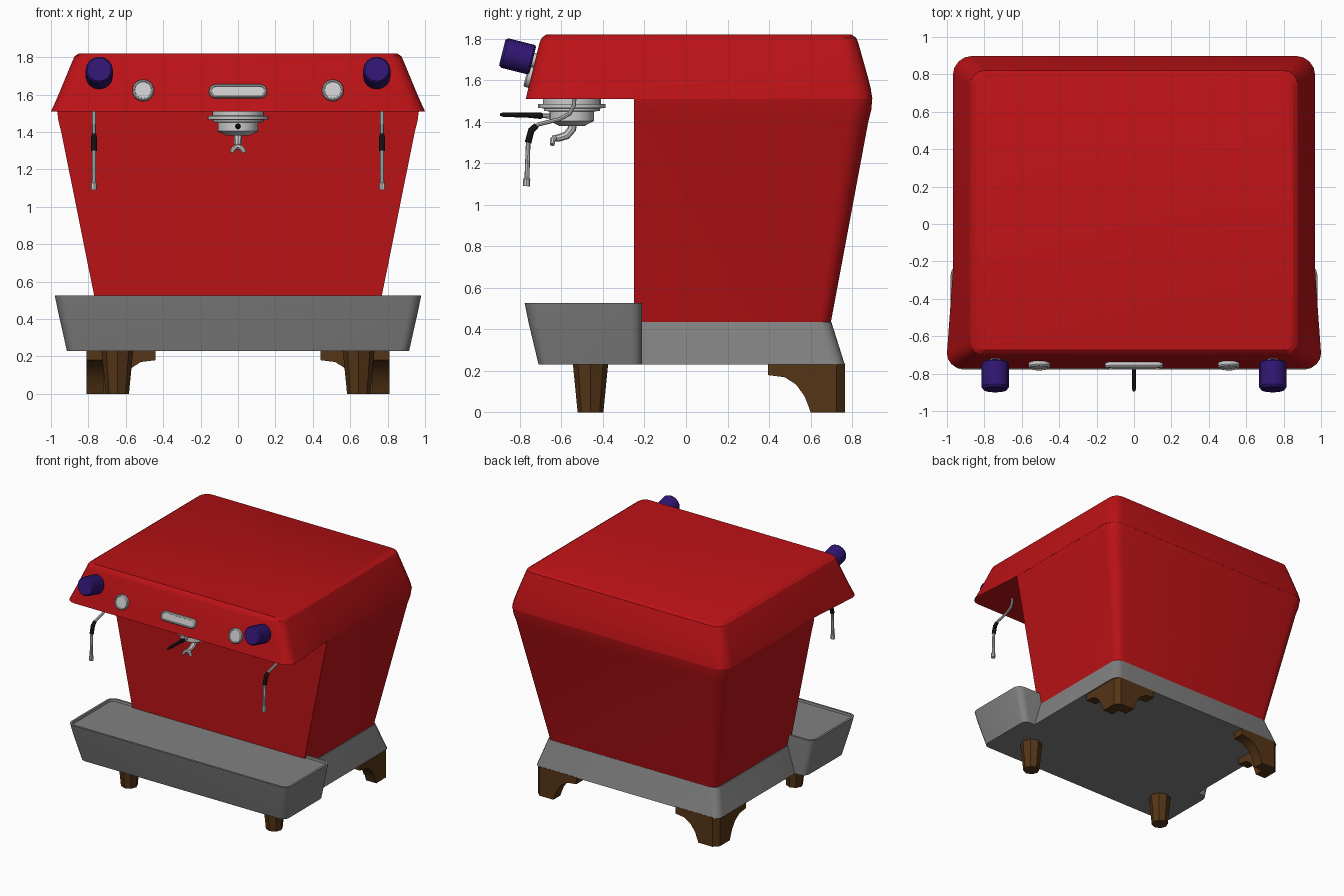
import bpy, bmesh, math
from mathutils import Matrix, Vector

if "Cube" in bpy.data.objects:
    bpy.data.objects.remove(bpy.data.objects["Cube"])


def material(name, rgb):
    m = bpy.data.materials.new(name)
    m.diffuse_color = (*rgb, 1)
    m.use_nodes = True
    m.node_tree.nodes["Principled BSDF"].inputs["Base Color"].default_value = m.diffuse_color
    return m


RED = material("red_paint", (0.5, 0.006, 0.008))
STEEL = material("grey_steel", (0.22, 0.22, 0.22))
WOOD = material("brown_wood", (0.09, 0.035, 0.008))
PURPLE = material("purple_plastic", (0.03, 0.008, 0.17))
BLACK = material("black_grip", (0.01, 0.01, 0.01))


def finish(ob, mat, angle=30):
    if mat:
        ob.data.materials.append(mat)
    bpy.ops.object.select_all(action='DESELECT')
    ob.select_set(True)
    bpy.context.view_layer.objects.active = ob
    if ob.type == 'CURVE':
        bpy.ops.object.convert(target='MESH')
    bpy.ops.object.shade_smooth_by_angle(angle=math.radians(angle))
    return bpy.context.object


def loft(name, rings, mat=None, matrix=Matrix(), angle=30):
    """Skin a list of equal-length rings and cap both ends."""
    bm = bmesh.new()
    vs = [[bm.verts.new(matrix @ Vector(p)) for p in r] for r in rings]
    n = len(vs[0])
    for a, b in zip(vs, vs[1:]):
        for i in range(n):
            j = (i + 1) % n
            bm.faces.new((a[i], a[j], b[j], b[i]))
    bm.faces.new(vs[0])
    bm.faces.new(vs[-1])
    bmesh.ops.remove_doubles(bm, verts=bm.verts, dist=1e-5)
    bmesh.ops.recalc_face_normals(bm, faces=bm.faces)
    me = bpy.data.meshes.new(name)
    bm.to_mesh(me)
    bm.free()
    ob = bpy.data.objects.new(name, me)
    bpy.context.collection.objects.link(ob)
    return finish(ob, mat, angle)


def rrect(z, wf, wb, yf, yb, rf, rb, mid=None, seg=4):
    """Rounded outline with its own front/back half width and corner radius."""
    right = []
    for w, y, r, s, a0 in ((wf, yf, rf, 1, -90), (wb, yb, rb, -1, 0)):
        for k in range(seg + 1 if r else 1):
            a = math.radians(a0 + 90 * k / seg)
            c = (w - r, y + s * r)
            right.append((c[0] + r * math.cos(a), c[1] + r * math.sin(a), z) if r else (w, y, z))
        if mid is not None and s == 1:
            right.append((wb, mid, z))
    return right + [(-x, y, z) for x, y, z in reversed(right)]


def lathe(name, profile, mat=None, matrix=Matrix(), n=24, angle=30):
    rings = [[(r * math.cos(2 * math.pi * i / n), r * math.sin(2 * math.pi * i / n), z)
              for i in range(n)] for r, z in profile]
    return loft(name, rings, mat, matrix, angle)


def tube(name, pts, mat=None):
    """Round bar through (x, y, z, radius) points."""
    cu = bpy.data.curves.new(name, 'CURVE')
    cu.dimensions = '3D'
    cu.bevel_depth = 1
    cu.bevel_resolution = 2
    cu.use_fill_caps = True
    sp = cu.splines.new('POLY')
    sp.points.add(len(pts) - 1)
    for p, (x, y, z, r) in zip(sp.points, pts):
        p.co = (x, y, z, 1)
        p.radius = r
    ob = bpy.data.objects.new(name, cu)
    bpy.context.collection.objects.link(ob)
    return finish(ob, mat)


# Body: tapers down, rounded at the back, square at the front
loft("body", [rrect(z, w, w, -0.25, yb, 0, r) for z, w, yb, r in (
    (0.43, 0.75, 0.697, 0.06), (1.40, 0.945, 0.878, 0.10),
    (1.46, 0.96, 0.893, 0.10), (1.512, 0.967, 0.897, 0.10))], RED)

# Overhanging head with sloped sides
loft("head", [rrect(z, wf, wb, yf, yb, rf, rb, -0.25) for z, wf, wb, yf, yb, rf, rb in (
    (1.51, 1.0, 0.968, -0.772, 0.898, 0.08, 0.10),
    (1.56, 0.977, 0.957, -0.76, 0.89, 0.08, 0.10),
    (1.62, 0.951, 0.94, -0.745, 0.875, 0.08, 0.10),
    (1.78, 0.885, 0.885, -0.706, 0.83, 0.07, 0.08),
    (1.805, 0.873, 0.873, -0.695, 0.82, 0.06, 0.07),
    (1.82, 0.85, 0.85, -0.675, 0.797, 0.05, 0.06))], RED)

# Flared base and drip tray with a thin rim
loft("base", [rrect(0.23, 0.82, 0.82, -0.3, 0.765, 0, 0.06),
              rrect(0.437, 0.758, 0.758, -0.3, 0.70, 0, 0.06)], STEEL)
loft("drip_tray", [rrect(z, w, w, yf, yb, r, r) for z, w, yf, yb, r in (
    (0.23, 0.915, -0.71, -0.212, 0.05), (0.44, 0.962, -0.76, -0.212, 0.055),
    (0.527, 0.98, -0.777, -0.212, 0.06), (0.527, 0.963, -0.76, -0.229, 0.045),
    (0.512, 0.958, -0.755, -0.234, 0.04))], STEEL)

# Feet: faceted pegs in front, corner brackets behind
bracket = ((0.37, 0.18), (0.29, 0.17), (0.235, 0.135), (0.195, 0.08), (0.175, 0.03), (0.165, 0), (0.04, 0))
CX, CY, T, TOP = 0.81, 0.765, 0.09, 0.235
for s, side in ((-1, "left"), (1, "right")):
    lathe("front_foot_" + side, [(0.062, 0), (0.085, 0.235)], WOOD,
          Matrix.Translation((s * 0.645, -0.46, 0)), n=8, angle=20)
    rings = []
    for along_x, stations in ((True, bracket), (False, bracket[::-1])):
        for d, z in stations:
            e = max(d, T)
            o = (CX - d, CY) if along_x else (CX, CY - d)
            i = (CX - e, CY - T) if along_x else (CX - T, CY - e)
            rings.append([(s * o[0], o[1], TOP), (s * o[0], o[1], z),
                          (s * i[0], i[1], z), (s * i[0], i[1], TOP)])
    loft("back_foot_" + side, rings, WOOD)


# Controls on the sloped front panel
def on_panel(x, z):
    y = -0.772 + (z - 1.51) * 0.245
    return Matrix.Translation((x, y, z)) @ Matrix.Rotation(math.radians(76), 4, 'X')


for s, side in ((-1, "left"), (1, "right")):
    lathe("knob_stem_" + side, [(0.035, -0.02), (0.035, 0.03)], None, on_panel(s * 0.742, 1.695))
    lathe("knob_" + side, [(0.066, 0.012), (0.073, 0.02), (0.073, 0.15), (0.064, 0.163)],
          PURPLE, on_panel(s * 0.742, 1.695), n=16)
    lathe("gauge_" + side, [(0.058, -0.01), (0.058, 0.018), (0.052, 0.026), (0.046, 0.026), (0.044, 0.02)],
          None, on_panel(s * 0.507, 1.62))
loft("display_plate", [rrect(h, w, w, -t, t, t * 0.95, t * 0.95) for h, w, t in (
    (-0.01, 0.155, 0.037), (0.018, 0.155, 0.037), (0.026, 0.149, 0.031),
    (0.026, 0.143, 0.025), (0.02, 0.141, 0.023))], None, on_panel(0, 1.615))

# Brewing group with filter holder, handle and twin spout
lathe("brew_group", [(0.14, 1.515), (0.14, 1.487), (0.163, 1.485), (0.163, 1.467), (0.135, 1.465),
                     (0.135, 1.453), (0.108, 1.45), (0.108, 1.405), (0.095, 1.398), (0.06, 1.38)],
      None, Matrix.Translation((0, -0.55, 0)))
tube("handle_neck", [(0, -0.62, 1.425, 0.014), (0, -0.70, 1.43, 0.010)])
tube("handle", [(0, -0.685, 1.43, 0.009), (0, -0.70, 1.43, 0.016), (0, -0.76, 1.432, 0.012),
                (0, -0.88, 1.435, 0.011), (0, -0.895, 1.435, 0.006)], BLACK)
tube("spout_pipe", [(0, -0.545, 1.40, 0.022), (0, -0.55, 1.365, 0.021), (0, -0.575, 1.335, 0.02),
                    (0, -0.615, 1.322, 0.018), (0, -0.645, 1.32, 0.014)])
for s, side in ((-1, "left"), (1, "right")):
    tube("spout_" + side, [(0, -0.63, 1.323, 0.015), (s * 0.022, -0.643, 1.312, 0.014),
                           (s * 0.034, -0.645, 1.29, 0.012)])

# Steam wands with black sleeves
for s, side in ((-1, "left"), (1, "right")):
    x = s * 0.77
    tube("steam_wand_" + side, [
        (x, -0.537, 1.53, 0.010), (x, -0.54, 1.48, 0.010), (x, -0.56, 1.44, 0.010), (x, -0.61, 1.413, 0.010),
        (x, -0.71, 1.388, 0.010), (x, -0.745, 1.36, 0.010), (x, -0.76, 1.31, 0.011),
        (x, -0.766, 1.13, 0.012), (x, -0.767, 1.125, 0.017), (x, -0.768, 1.09, 0.017)])
    tube("wand_sleeve_" + side, [(x, -0.72, 1.383, 0.014), (x, -0.745, 1.36, 0.016), (x, -0.761, 1.30, 0.016)], BLACK)
